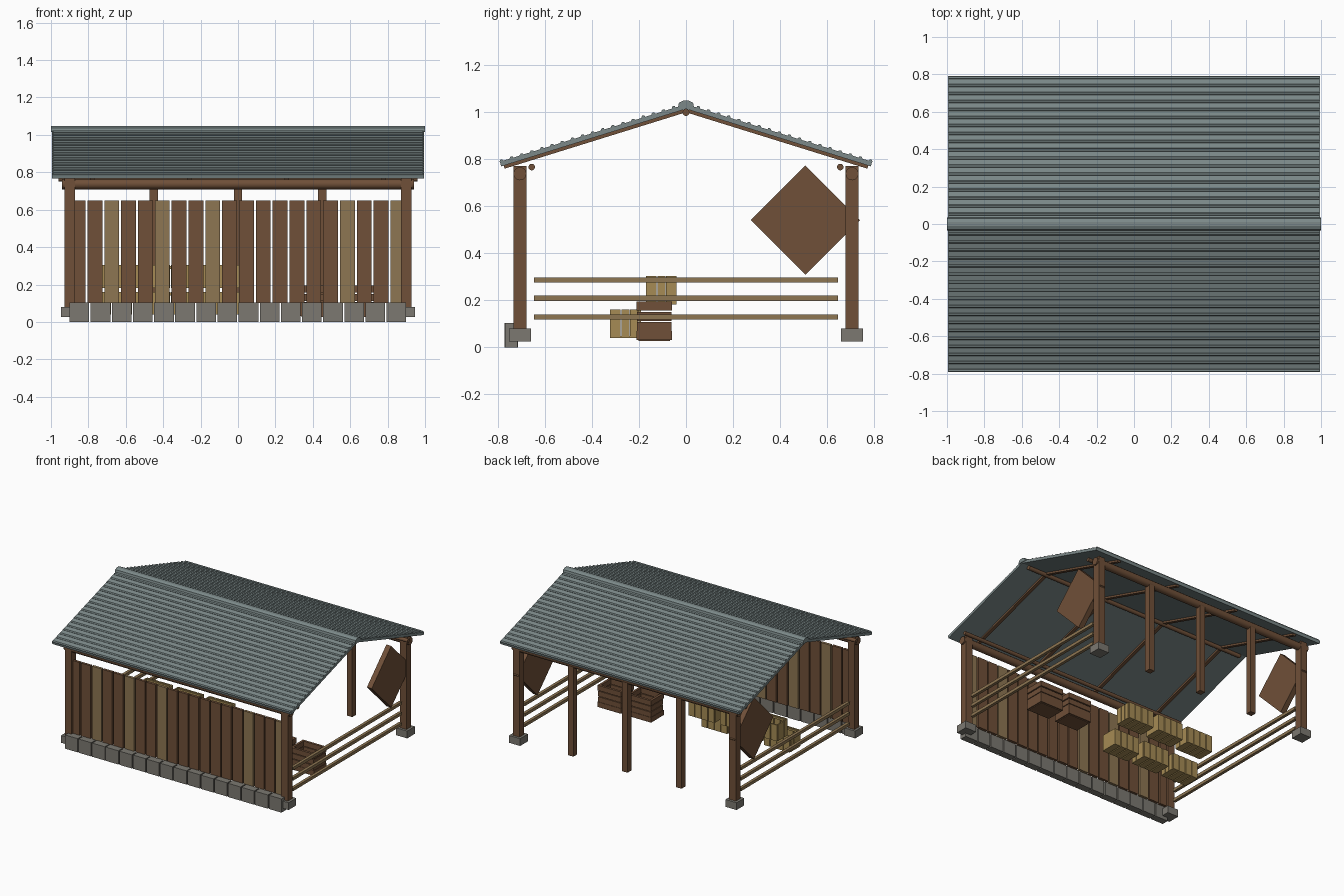
import bpy, bmesh, math, random
from mathutils import Matrix, Vector

if "Cube" in bpy.data.objects:
    bpy.data.objects.remove(bpy.data.objects["Cube"])

random.seed(4)


def mat(name, r, g, b):
    m = bpy.data.materials.new(name)
    m.diffuse_color = (r, g, b, 1)
    m.use_nodes = True
    m.node_tree.nodes["Principled BSDF"].inputs["Base Color"].default_value = m.diffuse_color
    return m


DARK = mat("dark_wood", .16, .08, .04)
RAIL = mat("pale_wood", .27, .18, .085)
CRATE = mat("crate_wood", .38, .26, .09)
STONE = mat("stone", .2, .19, .165)
METAL = mat("roof_metal", .2, .25, .25)


def make(name, bm, m):
    bmesh.ops.recalc_face_normals(bm, faces=bm.faces)
    me = bpy.data.meshes.new(name)
    bm.to_mesh(me)
    bm.free()
    me.materials.append(m)
    ob = bpy.data.objects.new(name, me)
    bpy.context.collection.objects.link(ob)
    return ob


def add_box(bm, c, s, rot=Matrix()):
    mx = Matrix.Translation(c) @ rot @ Matrix.Diagonal((*s, 1))
    bmesh.ops.create_cube(bm, size=1, matrix=mx)


def box(name, c, s, m, rot=Matrix()):
    bm = bmesh.new()
    add_box(bm, c, s, rot)
    return make(name, bm, m)


def add_pole(bm, y, z, r, length, n=12):
    mx = Matrix.Translation((0, y, z)) @ Matrix.Rotation(math.pi / 2, 4, 'Y')
    bmesh.ops.create_cone(bm, cap_ends=True, segments=n, radius1=r, radius2=r,
                          depth=length, matrix=mx)


def pole(name, y, z, r, length):
    bm = bmesh.new()
    add_pole(bm, y, z, r, length)
    ob = make(name, bm, DARK)
    for p in ob.data.polygons:
        p.use_smooth = len(p.vertices) == 4


def extrude_x(name, pts, x0, x1, m):
    bm = bmesh.new()
    f = bm.faces.new([bm.verts.new((x0, y, z)) for y, z in pts])
    g = bmesh.ops.extrude_face_region(bm, geom=[f])
    bmesh.ops.translate(bm, vec=(x1 - x0, 0, 0),
                        verts=[v for v in g["geom"] if isinstance(v, bmesh.types.BMVert)])
    return make(name, bm, m)


# Roof: sloped sheets with ribs running along x, plus ridge cap
EAVE, Z0, Z1, T = .785, .768, 1.012, .02
SLOPE = (Z1 - Z0) / EAVE
extrude_x("roof_sheet", [(-EAVE, Z0), (0, Z1), (EAVE, Z0), (EAVE + .005, Z0 + T),
                         (0, Z1 + T), (-EAVE - .005, Z0 + T)], -.995, .995, METAL)
bm = bmesh.new()
for i in range(18):
    y = .052 + i * .043
    for s in (-1, 1):
        add_pole(bm, s * y, Z1 + T - SLOPE * y, .009, 1.98, 6)
make("roof_ribs", bm, METAL)
extrude_x("ridge_cap", [(-.035, 1.015), (-.03, 1.038), (-.012, 1.047), (.012, 1.047),
                        (.03, 1.038), (.035, 1.015), (0, 1.018)], -1, 1, METAL)

# Roof timbers
pole("ridge_pole", 0, .997, .015, 1.88)
ang = math.atan(SLOPE)
for s in (-1, 1):
    pole("eave_beam", s * .705, .737, .028, 1.88)
    pole("purlin", s * .655, .765, .014, 1.92)
    for x in (-.78, -.26, .26, .78):
        box("rafter", (x, s * .39, Z1 - SLOPE * .39 - .007), (.025, .8, .014), DARK,
            Matrix.Rotation(-s * ang, 4, 'X'))

# Corner posts on stone feet, diamond brace panels and side rails
for x in (-.9, .9):
    for y in (-.705, .705):
        box("corner_post", (x, y, .42), (.056, .056, .70), DARK)
        box("post_foot", (x, y, .053), (.092, .092, .055), STONE)
    box("brace_panel", (x, .507, .54), (.04, .328, .328), DARK,
        Matrix.Rotation(math.pi / 4, 4, 'X'))
    for z in (.129, .208, .286):
        box("side_rail", (x, 0, z), (.022, 1.29, .022), RAIL)

# Back middle posts
for x in (-.45, 0, .45):
    box("middle_post", (x, .705, .395), (.045, .045, .69), DARK)

# Front plank wall with stone footing
for i in range(20):
    box("wall_plank", (-.855 + i * .09, -.705 + random.uniform(-.003, .003), .375),
        (.08, .02, .55), RAIL if i in (2, 5, 8, 16, 19) else DARK)
for i in range(16):
    box("footing_stone", (-.848 + i * .113, -.742, .0515),
        (.105, .055 + random.uniform(-.004, .002), .103), STONE)


# Pale crates: vertical slat sides, slatted base, open top
def pale_crate(x, y, z):
    w, d, h, t = .22, .13, .122, .01
    bm = bmesh.new()
    n = 4
    for i in range(n):
        sx = x + (i - (n - 1) / 2) * w / n
        add_box(bm, (sx, y, z - h / 2 + t / 2), (w / n - .008, d - .02, t))
        for s in (-1, 1):
            add_box(bm, (sx, y + s * (d - t) / 2, z), (w / n - .006, t, h))
    for s in (-1, 1):
        for i in range(3):
            add_box(bm, (x + s * (w - t) / 2, y + (i - 1) * .037, z), (t, .034, h))
        add_box(bm, (x, y + s * (d / 2 - .014), z + h / 2 - .012), (w - .02, .008, .014))
    make("pale_crate", bm, CRATE)


for i in range(3):
    x = -.62 + i * .26
    pale_crate(x, -.105, .242)
    pale_crate(x, -.257, .1)


# Dark crates: horizontal slat sides, open top
def dark_crate(x, y):
    w, d, t = .19, .145, .012
    bm = bmesh.new()
    add_box(bm, (x, y, .032), (w - .01, d - .01, .012))
    for k, z in enumerate((.05, .088, .131, .175)):
        g = .006 if k in (0, 3) else 0
        for s in (-1, 1):
            add_box(bm, (x, y + s * (d - t) / 2, z), (w + g, t + g, .038))
            add_box(bm, (x + s * (w - t) / 2, y, z), (t + g, d, .038))
    make("dark_crate", bm, DARK)


for x in (.43, .68):
    dark_crate(x, -.135)
